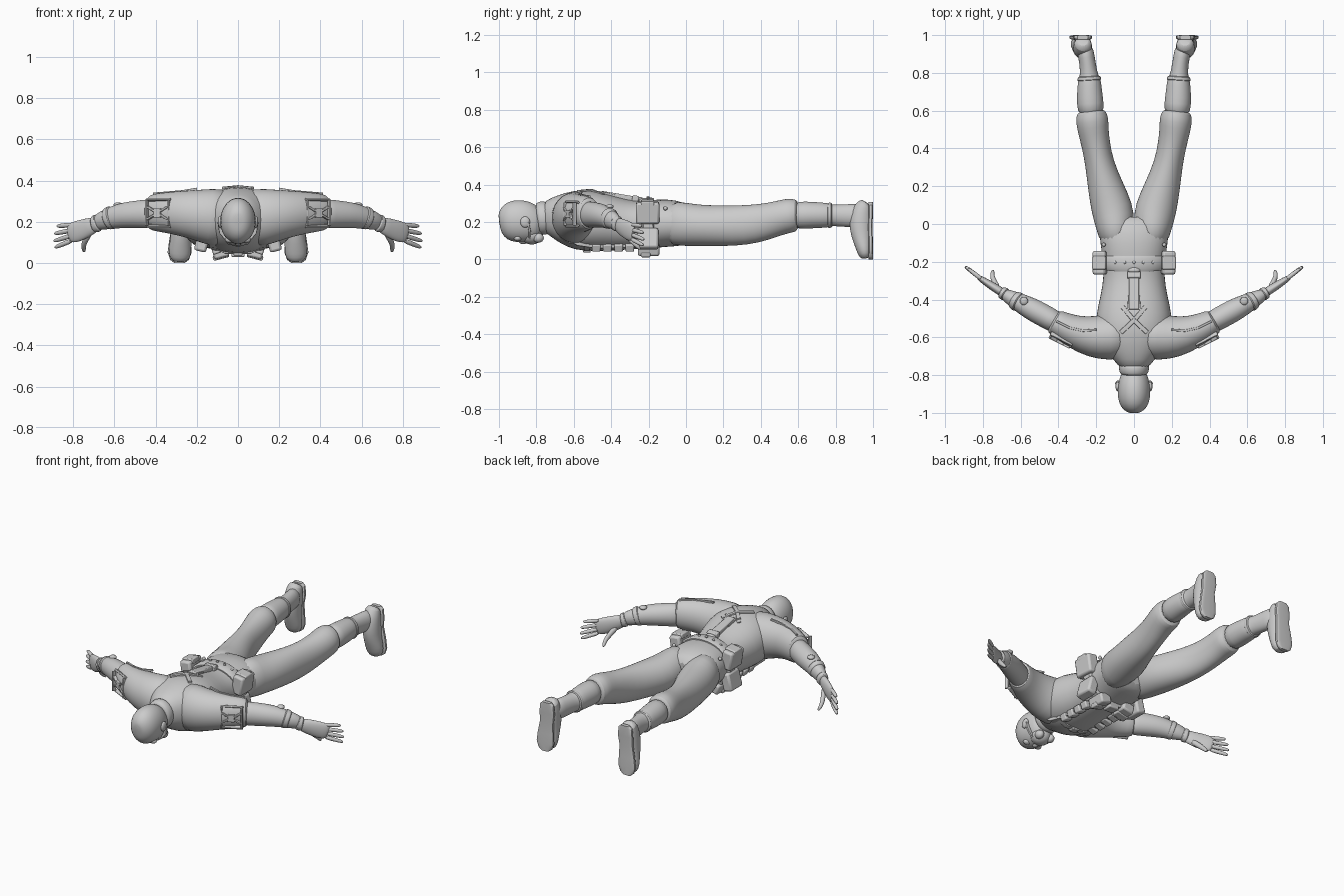
import bpy, bmesh, math
from mathutils import Vector, Matrix

grey = bpy.data.materials.new("plain grey")
grey.diffuse_color = (0.6, 0.6, 0.6, 1)
UP, BACK = Vector((0, 0, 1)), Vector((0, 1, 0))


def finish(name, bm, mirror=False, sub=0, bevel=0.0):
    """Turn a bmesh into a finished, smooth-shaded object."""
    bmesh.ops.recalc_face_normals(bm, faces=bm.faces)
    me = bpy.data.meshes.new(name)
    bm.to_mesh(me)
    bm.free()
    me.materials.append(grey)
    ob = bpy.data.objects.new(name, me)
    bpy.context.collection.objects.link(ob)
    bpy.context.view_layer.objects.active = ob
    ob.select_set(True)
    bpy.ops.object.shade_smooth_by_angle(angle=math.radians(40))
    ob.select_set(False)
    if bevel:
        m = ob.modifiers.new("bevel", 'BEVEL')
        m.width, m.segments = bevel, 2
    if sub:
        ob.modifiers.new("smooth", 'SUBSURF').levels = sub
        ob.modifiers["smooth"].render_levels = sub
    if mirror:
        ob.modifiers.new("mirror", 'MIRROR')
    return ob


def loft(name, rows, up=UP, mirror=False, sides=20, sub=1, power=1.0):
    """Skin oval sections; row = x, y, z, half width, half height."""
    bm = bmesh.new()
    pts = [Vector(r[:3]) for r in rows]
    rings = []
    for i, r in enumerate(rows):
        t = (pts[min(i + 1, len(pts) - 1)] - pts[max(i - 1, 0)]).normalized()
        w = t.cross(up).normalized()
        h = w.cross(t)
        ring = []
        for k in range(sides):
            a = 2 * math.pi * k / sides
            c, s = math.cos(a), math.sin(a)
            c, s = [math.copysign(abs(v) ** power, v) for v in (c, s)]
            ring.append(bm.verts.new(pts[i] + w * c * r[3] + h * s * r[4]))
        rings.append(ring)
    for a, b in zip(rings, rings[1:]):
        for k in range(sides):
            n = (k + 1) % sides
            bm.faces.new((a[k], a[n], b[n], b[k]))
    bm.faces.new(rings[0])
    bm.faces.new(rings[-1])
    return finish(name, bm, mirror, sub)


def box(name, pos, size, rot=(0, 0, 0), mirror=False, bevel=0.006):
    bm = bmesh.new()
    r = Matrix.Rotation(rot[2], 4, 'Z') @ Matrix.Rotation(rot[1], 4, 'Y') @ Matrix.Rotation(rot[0], 4, 'X')
    bmesh.ops.create_cube(bm, size=1, matrix=Matrix.Translation(pos) @ r @ Matrix.Diagonal((*size, 1)))
    return finish(name, bm, mirror, 0, bevel)


def ball(name, pos, size, mirror=False, seg=24):
    bm = bmesh.new()
    bmesh.ops.create_uvsphere(bm, u_segments=seg, v_segments=seg // 2, radius=1,
                              matrix=Matrix.Translation(pos) @ Matrix.Diagonal((*size, 1)))
    return finish(name, bm, mirror)


def along_y(rows):
    return [(0, y, z, w, h) for y, w, z, h in rows]


def strap(name, pts, width, thick, up=UP, mirror=False):
    return loft(name, [(*p, width, thick) for p in pts], up, mirror, sides=8, sub=0, power=0.4)


# Trunk, from neck to seat
loft("torso", along_y([
    (-.775, .07, .225, .075), (-.72, .105, .228, .105), (-.66, .165, .222, .138),
    (-.58, .20, .212, .165), (-.48, .205, .203, .162), (-.38, .178, .19, .145),
    (-.28, .162, .183, .13), (-.2, .166, .187, .13), (-.1, .18, .197, .13),
    (-.02, .19, .188, .12), (.04, .15, .18, .09)]), power=.92)
loft("collar", along_y([(-.80, .07, .218, .08), (-.785, .078, .22, .088),
                        (-.755, .082, .222, .092), (-.73, .078, .225, .085)]))

# Head, jaw and face mask
loft("head", along_y([(-1.0, .025, .205, .03), (-.99, .05, .207, .068), (-.955, .08, .207, .105),
                      (-.90, .089, .206, .116), (-.85, .086, .20, .112), (-.81, .075, .19, .098),
                      (-.77, .06, .19, .075)]))
ball("face_mask", (0, -.825, .13), (.06, .06, .05))
ball("mask_filter", (.038, -.79, .115), (.024, .03, .026), True, 16)
ball("nose", (0, -.87, .098), (.016, .025, .016), seg=16)
ball("eye_lens", (.037, -.90, .113), (.026, .02, .016), True, 16)
ball("ear", (.086, -.86, .2), (.012, .026, .03), True, 16)
strap("mask_strap", [(.05, -.835, .115), (.08, -.835, .15), (.088, -.845, .2)], .012, .006, BACK, True)

# Legs with trousers gathered over boots
loft("leg", [(.09, -.12, .2, .085, .12), (.1, 0, .187, .105, .117), (.115, .08, .18, .113, .112),
             (.152, .2, .18, .095, .11), (.183, .32, .183, .076, .108), (.202, .42, .2, .076, .1),
             (.217, .5, .222, .083, .092), (.222, .555, .236, .088, .094), (.225, .592, .236, .078, .086),
             (.226, .6, .236, .06, .065)], mirror=True)
loft("boot_shaft", [(.226, .57, .235, .068, .075), (.232, .64, .237, .072, .074),
                    (.235, .70, .237, .067, .07), (.236, .765, .236, .061, .066),
                    (.238, .78, .236, .05, .057), (.242, .82, .235, .045, .06),
                    (.25, .88, .234, .043, .062), (.265, .95, .236, .046, .065)], mirror=True)
loft("boot_cuff", [(.236, .755, .236, .05, .055), (.236, .76, .236, .066, .071),
                   (.238, .78, .236, .063, .068), (.238, .787, .236, .045, .05)], mirror=True)
loft("foot", [(.27, .965, .305, .03, .025), (.27, .955, .295, .045, .044), (.271, .94, .25, .05, .058),
              (.274, .934, .19, .052, .064), (.277, .938, .13, .05, .056), (.281, .95, .07, .056, .045),
              (.283, .957, .03, .053, .038), (.283, .962, .004, .032, .024)], BACK, True)
loft("boot_sole", [(.272, .988, .306, .028, .012), (.272, .988, .29, .045, .012),
                   (.272, .988, .24, .05, .012), (.276, .984, .18, .045, .012),
                   (.281, .987, .11, .053, .012), (.284, .988, .05, .058, .012),
                   (.284, .988, .015, .045, .012), (.284, .988, 0, .025, .012)],
     BACK, True, sub=0, power=.5)

# Arms: sleeve, forearm and cuff
loft("sleeve", [(.04, -.585, .215, .13, .15), (.14, -.6, .225, .125, .138), (.23, -.597, .238, .11, .118),
                (.32, -.57, .244, .088, .104), (.39, -.535, .246, .075, .094),
                (.425, -.515, .246, .068, .088), (.43, -.512, .246, .045, .06)], mirror=True)
loft("forearm", [(.38, -.54, .243, .06, .075), (.45, -.5, .238, .06, .07), (.52, -.462, .235, .062, .066),
                 (.58, -.43, .228, .055, .06), (.65, -.392, .21, .042, .048), (.70, -.362, .19, .026, .036)],
     mirror=True)
loft("cuff", [(.605, -.418, .224, .045, .05), (.61, -.415, .222, .054, .06), (.635, -.402, .214, .05, .055),
              (.64, -.399, .212, .04, .045)], mirror=True)
loft("glove_cuff", [(.675, -.377, .197, .028, .036), (.68, -.374, .195, .036, .045),
                    (.70, -.362, .188, .034, .042), (.705, -.359, .187, .024, .034)], mirror=True)
ball("forearm_button", (.583, -.408, .283), (.022, .022, .012), True, 16)

# Hands
loft("palm", [(.68, -.374, .193, .024, .036), (.73, -.342, .172, .023, .046),
              (.78, -.31, .154, .02, .053), (.815, -.287, .144, .015, .048), (.825, -.28, .14, .009, .035)],
     mirror=True)
for i, (dz, reach) in enumerate(((.04, .86), (.014, 1.0), (-.012, 1.04), (-.036, .98))):
    a = Vector((.805, -.293, .146 + dz))
    d = Vector((.085, .065, -.022 + dz * .35)) * reach
    loft("finger_%d" % (i + 1), [(*(a + d * f), r, r) for f, r in
                                 ((0, .012), (.4, .0125), (.75, .011), (.95, .009), (1.02, .004))],
         mirror=True, sides=10)
loft("thumb", [(.715, -.345, .155, .014, .018), (.74, -.305, .115, .015, .017),
               (.752, -.275, .085, .013, .014), (.748, -.25, .06, .01, .01), (.746, -.244, .054, .004, .004)],
     mirror=True, sides=10)

# Upper arm panel: thin frame with crossing slats on the leading side
ang = math.radians(27)
for i, (along, up, ln, ht, tilt) in enumerate((
        (0, .064, .13, .012, 0), (0, -.064, .13, .012, 0), (-.06, 0, .01, .125, 0), (.06, 0, .01, .125, 0),
        (0, 0, .13, .01, .5), (0, 0, .13, .01, -.5), (0, .0, .04, .045, 0))):
    bulge = .016 if abs(up) > .05 else 0
    c = Vector((.353 + along * math.cos(ang) + .037 - bulge * .4,
                -.552 + along * math.sin(ang) - .072 + bulge + max(0, -along) * .1, .243 + up))
    box("arm_panel_%d" % (i + 1), c, (ln, .022, ht), (math.copysign(.5, -up) if bulge else 0, tilt, ang),
        True, .003)
strap("sleeve_seam", [(.2, -.56, .36), (.27, -.565, .348), (.34, -.55, .342), (.41, -.515, .336)],
      .006, .006, mirror=True)

# Belt, studs and pouches
loft("belt", along_y([(-.236, .172, .185, .137), (-.228, .182, .186, .143),
                      (-.178, .184, .188, .143), (-.17, .174, .188, .137)]), sides=40, sub=0, power=.92)
for i in range(5):
    x = -.1 + i * .05
    ball("belt_stud_%d" % (i + 1), (x, -.203, .186 + .143 * math.sqrt(1 - (x / .18) ** 2) + .004),
         (.009, .009, .007), seg=10)
box("side_pouch", (.178, -.205, .25), (.07, .125, .115), (0, .15, 0), True, .012)
box("side_pouch_flap", (.184, -.205, .3), (.074, .07, .03), (0, .15, 0), True)
box("holster", (.172, -.205, .11), (.06, .115, .11), (0, -.25, 0), True, .012)
box("front_pouch", (.085, -.2, .055), (.075, .115, .06), (0, .25, 0), True, .01)
box("front_pouch_flap", (.083, -.215, .032), (.079, .05, .025), (0, .25, 0), True)
box("buckle", (0, -.203, .042), (.065, .06, .025))
ball("hip_button", (.16, -.11, .273), (.011, .011, .011), True, 12)

# Back harness: central sheath and crossed straps
box("back_sheath", (0, -.365, .337), (.052, .18, .03), (-.17, 0, 0))
box("sheath_cap", (0, -.27, .325), (.07, .035, .034), (-.2, 0, 0))
ball("sheath_end", (0, -.245, .318), (.035, .02, .016), seg=16)
for s in (-1, 1):
    strap("cross_strap", [(s * .07, -.575, .365), (0, -.51, .372), (-s * .06, -.44, .345)], .012, .006)
strap("harness_strap", [(.05, -.47, .359), (.03, -.45, .358), (.025, -.38, .34)], .006, .006, mirror=True)

# Chest harness on the lower side
for s in (-1, 1):
    strap("chest_strap", [(s * .13, -.66, .135), (s * .12, -.58, .085), (s * .105, -.48, .07),
                          (s * .095, -.38, .072), (s * .08, -.25, .075)], .02, .012)
for i, y in enumerate((-.48, -.42, -.36, -.30)):
    box("chest_pouch_%d" % (i + 1), (.1, y, .068), (.055, .046, .042), (0, .35, 0), True, .007)
strap("breast_strap", [(-.13, -.53, .085), (-.06, -.53, .052), (.06, -.53, .052), (.13, -.53, .085)],
      .016, .008)
box("chest_clasp", (0, -.53, .046), (.045, .04, .018), bevel=.004)
